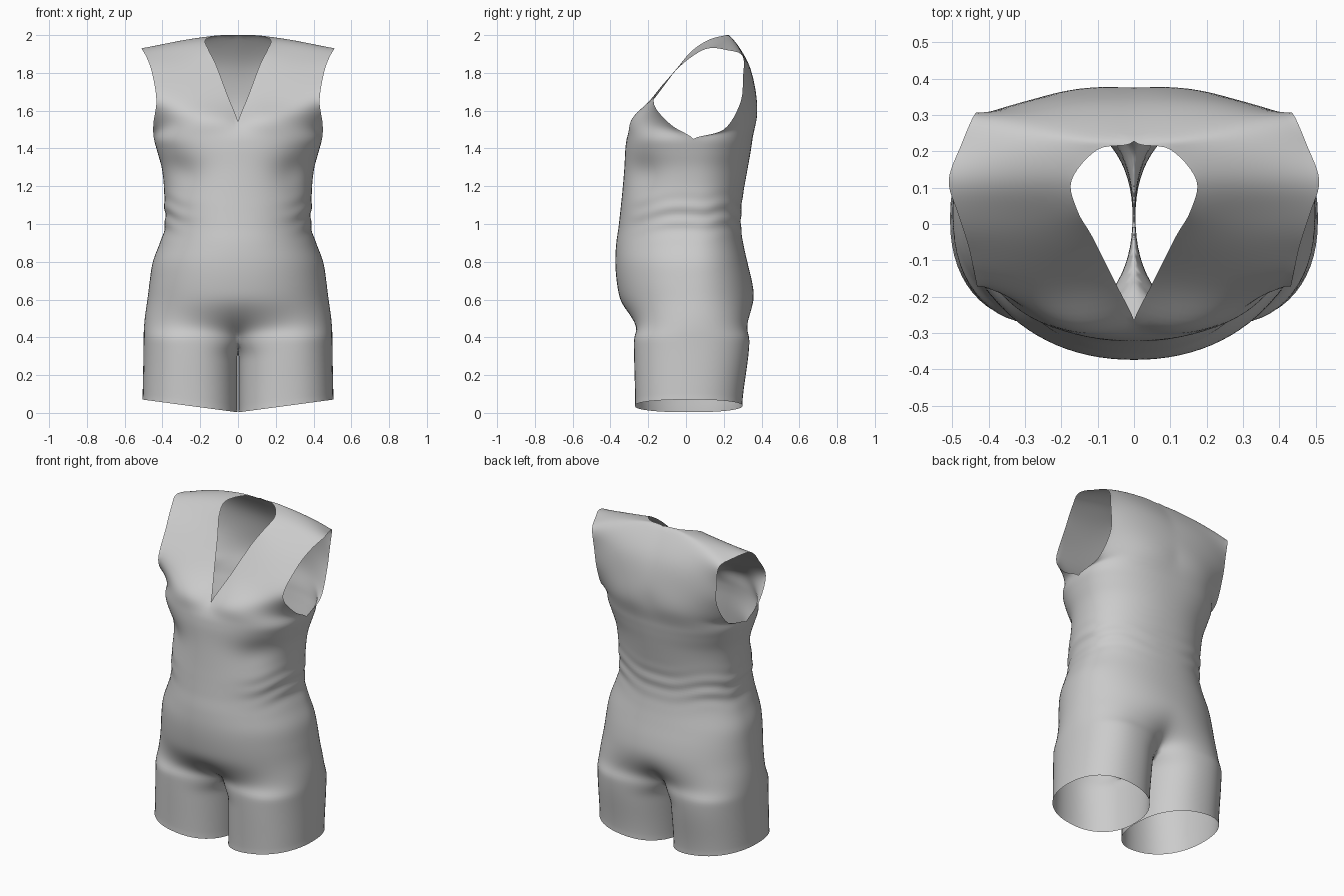
import bpy, bmesh
from math import sin, cos, pi, exp, radians

if "Cube" in bpy.data.objects:
    bpy.data.objects.remove(bpy.data.objects["Cube"])

N = 24            # columns per quarter
CROTCH, CHEST = 0.40, 1.45

# body profile: z, half width, front y, back y, squareness
BODY = [(0.40, .500, -.278, .338, 2.2), (0.50, .492, -.316, .362, 2.2), (0.60, .480, -.350, .364, 2.15),
        (0.70, .468, -.368, .349, 2.15), (0.80, .452, -.375, .325, 2.15), (0.90, .415, -.370, .303, 2.15),
        (0.98, .388, -.358, .292, 2.2), (1.10, .390, -.345, .295, 2.2), (1.20, .393, -.335, .310, 2.15),
        (1.30, .405, -.327, .328, 2.15), (1.40, .432, -.322, .345, 2.3), (1.45, .445, -.316, .352, 2.4)]

# shoulder strip, from chest over the shoulder to the back: neck edge, middle, armhole edge
YOKE = [((0, -.265, 1.54), (.23, -.273, 1.55), (.448, -.085, 1.53)),
        ((.055, -.155, 1.68), (.25, -.19, 1.655), (.432, -.172, 1.655)),
        ((.115, -.035, 1.84), (.27, -.06, 1.81), (.455, -.065, 1.80)),
        ((.155, .035, 1.92), (.30, .03, 1.895), (.485, .03, 1.885)),
        ((.172, .12, 1.975), (.33, .12, 1.955), (.51, .12, 1.93)),
        ((.10, .205, 1.998), (.30, .22, 1.97), (.475, .22, 1.92)),
        ((0, .228, 2.0), (.26, .275, 1.945), (.44, .30, 1.89)),
        ((0, .328, 1.85), (.24, .332, 1.83), (.425, .302, 1.78)),
        ((0, .371, 1.69), (.24, .353, 1.68), (.415, .287, 1.64)),
        ((0, .371, 1.56), (.25, .345, 1.55), (.432, .20, 1.50))]


def smooth(a, b, t):
    t = max(0, min(1, (t - a) / (b - a)))
    return t * t * (3 - 2 * t)


def catmull(p0, p1, p2, p3, t):
    return tuple(.5 * (2 * b + (c - a) * t + (2 * a - 5 * b + 4 * c - d) * t * t
                       + (3 * b - a - 3 * c + d) * t ** 3) for a, b, c, d in zip(p0, p1, p2, p3))


def spow(v, p):
    return abs(v) ** p * (1 if v >= 0 else -1)


def profile(z):
    for i in range(len(BODY) - 1):
        if z <= BODY[i + 1][0] + 1e-6:
            break
    a, b = BODY[i], BODY[i + 1]
    t = (z - a[0]) / (b[0] - a[0])
    return catmull(BODY[max(i - 1, 0)], a, b, BODY[min(i + 2, len(BODY) - 1)], t)[1:]


def leg_point(z, ang):
    """Leg cross-section; its inner side closes onto x = 0 at the crotch."""
    k = smooth(0.0, CROTCH, z)
    yf, yb = -.27 - .008 * k, .298 + .040 * k
    w = .253 - .003 * k
    p = 2 / 2.25
    x = w + .002 + (w - .001) * spow(cos(ang), p)
    y = (yf + yb) / 2 + (yb - yf) / 2 * spow(sin(ang), p)
    x -= .045 * smooth(.3, CROTCH, z) * max(0, 1 - x / .25)
    return max(x, 0), y


def body_point(z, v):
    """Half torso ring, v = -1 front centre, 0 side seam, 1 back centre."""
    w, yf, yb, n = profile(z)
    th = v * pi / 2
    x = w * max(cos(th), 0) ** (2 / n)
    y = .04 + (yb - .04 if v > 0 else .04 - yf) * spow(sin(th), 2 / n)
    # waist folds on the sides and back
    f = exp(-((z - 1.05) / .085) ** 2) * smooth(-.75, -.2, v)
    d = 1 + .02 * f * sin(z * 75 + 5 * abs(v - .3) + sin(9 * v))
    # hollow below the bust
    h = 1 - .05 * exp(-((z - 1.27) / .09) ** 2) * exp(-((v + .5) / .2) ** 2)
    x, y = x * d * h, .04 + (y - .04) * d * h
    # the hips run into the legs; the seat divides higher up than the front
    t = min(1, (z - CROTCH) / (.24 if v < 0 else .28))
    b = 1 - (1 - t) ** 2.6
    if b < 1:
        lx, ly = leg_point(CROTCH, v * radians(150))
        x, y = lx + (x - lx) * b, ly + (y - ly) * b
    if abs(v) > .9999:
        x = 0
    return (x, y, z)


def add_grid(bm, rows, closed=False):
    vs = [[bm.verts.new(p) for p in r] for r in rows]
    for a, b in zip(vs, vs[1:]):
        m = len(a)
        for j in range(m if closed else m - 1):
            k = (j + 1) % m
            bm.faces.new((a[j], a[k], b[k], b[j]))


bm = bmesh.new()

# torso from crotch to chest
V = [j / N - 1 for j in range(2 * N + 1)]
R = 72
add_grid(bm, [[body_point(CROTCH + (CHEST - CROTCH) * i / R, v) for v in V] for i in range(R + 1)])

# short leg with a slanted hem
angles = [radians(150) * v for v in V] + [radians(150 + 60 * k / 12) for k in range(1, 12)]
rows = []
for i in range(21):
    row = []
    for j, a in enumerate(angles):
        t = i / 20
        hem = .003 + .068 * leg_point(0, a)[0] / .51
        z = CROTCH + (hem - CROTCH) * t
        x, y = leg_point(z, a)
        if i == 0 and (j == 0 or j >= 2 * N):
            x = 0
        row.append((x, y, z))
    rows.append(row)
add_grid(bm, rows, closed=True)


# chest, shoulder and upper back, open at neck and armhole
def across(s, u):
    l = (2 * (u - .5) * (u - 1), 4 * u * (1 - u), 2 * u * (u - .5))
    return tuple(sum(l[k] * s[k][c] for k in range(3)) for c in range(3))


U = [j / N for j in range(N + 1)]
front = [[body_point(z, u - 1) for u in U] for z in (1.37, CHEST)]
back = [[body_point(z, 1 - u) for u in U] for z in (CHEST, 1.37)]
st = front + [[across(s, u) for u in U] for s in YOKE] + back
rows = []
for i in range(1, len(st) - 2):
    for k in range(6):
        row = [catmull(st[i - 1][j], st[i][j], st[i + 1][j], st[i + 2][j], k / 6) for j in range(N + 1)]
        rows.append([(max(x, 0), y, min(z, 2)) for x, y, z in row])
rows.append(st[-2])
add_grid(bm, rows)

bmesh.ops.remove_doubles(bm, verts=bm.verts, dist=.0005)
# relax the cloth while keeping the openings and the centre seam
centre = [v for v in bm.verts if v.co.x < 1e-5]
# mirror to the other half and weld the centre seam
dup = bmesh.ops.duplicate(bm, geom=bm.verts[:] + bm.edges[:] + bm.faces[:])["geom"]
for v in dup:
    if isinstance(v, bmesh.types.BMVert):
        v.co.x *= -1
bmesh.ops.remove_doubles(bm, verts=[v for v in bm.verts if abs(v.co.x) < .0004], dist=.0005)
# drop doubled crotch faces lying flat on the centre plane
flat = [f for f in bm.faces if all(abs(v.co.x) < 1e-4 for v in f.verts)]
bmesh.ops.delete(bm, geom=flat, context='FACES')
for _ in range(4):
    bmesh.ops.smooth_vert(bm, verts=[v for v in bm.verts if not v.is_boundary], factor=.5,
                          use_axis_x=True, use_axis_y=True, use_axis_z=True)
bmesh.ops.recalc_face_normals(bm, faces=bm.faces)
for f in bm.faces:
    f.smooth = True

mesh = bpy.data.meshes.new("sleeveless_romper")
bm.to_mesh(mesh)
bm.free()
bpy.context.collection.objects.link(bpy.data.objects.new("sleeveless_romper", mesh))
